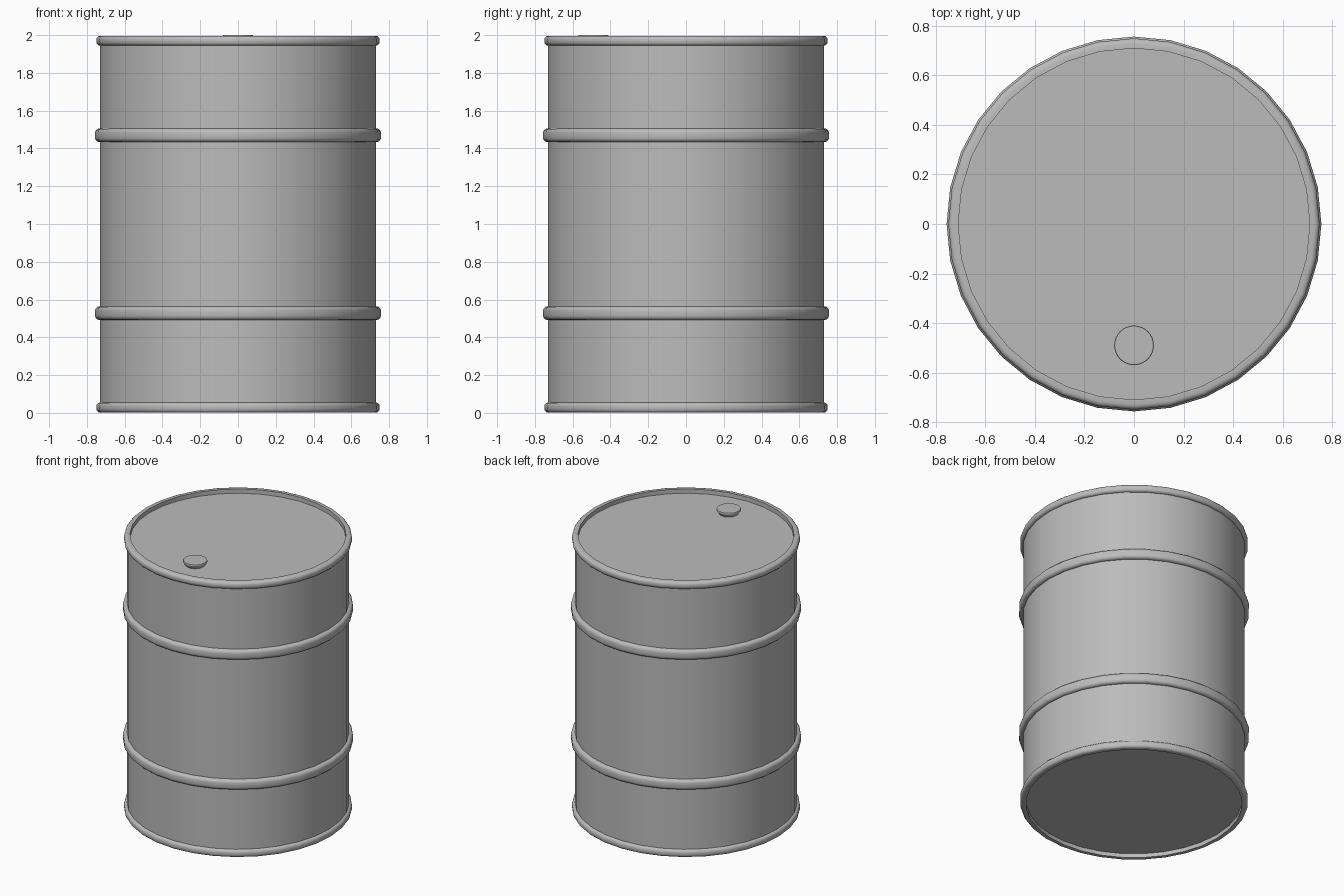
import bpy, math

SIDES = 32

# Remove the default object
cube = bpy.data.objects.get("Cube")
if cube:
    bpy.data.objects.remove(cube)

# Painted steel
steel = bpy.data.materials.new("grey_steel")
steel.use_nodes = True
grey = (0.5, 0.5, 0.5, 1)
steel.diffuse_color = grey
steel.node_tree.nodes["Principled BSDF"].inputs["Base Color"].default_value = grey


def lathe(name, profile, sides=SIDES, location=(0, 0, 0), closed=False):
    """Spin an (r, z) profile, listed bottom to top on the outside, about z."""
    verts, faces = [], []
    for r, z in profile:
        for i in range(sides):
            a = math.tau * i / sides
            verts.append((r * math.cos(a), r * math.sin(a), z))
    rows = len(profile)
    for j in range(rows if closed else rows - 1):
        k = (j + 1) % rows
        for i in range(sides):
            n = (i + 1) % sides
            faces.append((j * sides + i, j * sides + n, k * sides + n, k * sides + i))
    if not closed:
        faces.append(tuple(reversed(range(sides))))
        faces.append(tuple(range((rows - 1) * sides, rows * sides)))
    mesh = bpy.data.meshes.new(name)
    mesh.from_pydata(verts, [], faces)
    mesh.materials.append(steel)
    obj = bpy.data.objects.new(name, mesh)
    obj.location = location
    bpy.context.collection.objects.link(obj)
    bpy.ops.object.select_all(action="DESELECT")
    obj.select_set(True)
    bpy.context.view_layer.objects.active = obj
    bpy.ops.object.shade_smooth_by_angle(angle=math.radians(40))
    return obj


def ring(name, z, inner, outer, half, bevel):
    """A band with rounded outer corners, centred on height z."""
    profile = [(inner, z - half)]
    for corner, start in ((-1, -90), (1, 0)):
        for step in range(4):
            a = math.radians(start + step * 30)
            profile.append((outer - bevel + bevel * math.cos(a),
                            z + corner * (half - bevel) + bevel * math.sin(a)))
    profile.append((inner, z + half))
    return lathe(name, profile, closed=True)


# Drum wall with recessed lid and base
lathe("drum_body", [(0.73, 0.03), (0.73, 1.965)])

# Rolled rims at both ends
ring("bottom_rim", 0.028, 0.71, 0.75, 0.027, 0.02)
ring("top_rim", 1.97, 0.71, 0.75, 0.026, 0.02)

# Stiffening hoops
ring("lower_hoop", 0.528, 0.72, 0.757, 0.036, 0.022)
ring("upper_hoop", 1.47, 0.72, 0.757, 0.036, 0.022)

# Filler cap, wider at the top
lathe("filler_cap", [(0.06, 1.96), (0.07, 1.975), (0.08, 1.99), (0.08, 1.995), (0.078, 2.0)],
      location=(0, -0.49, 0))
